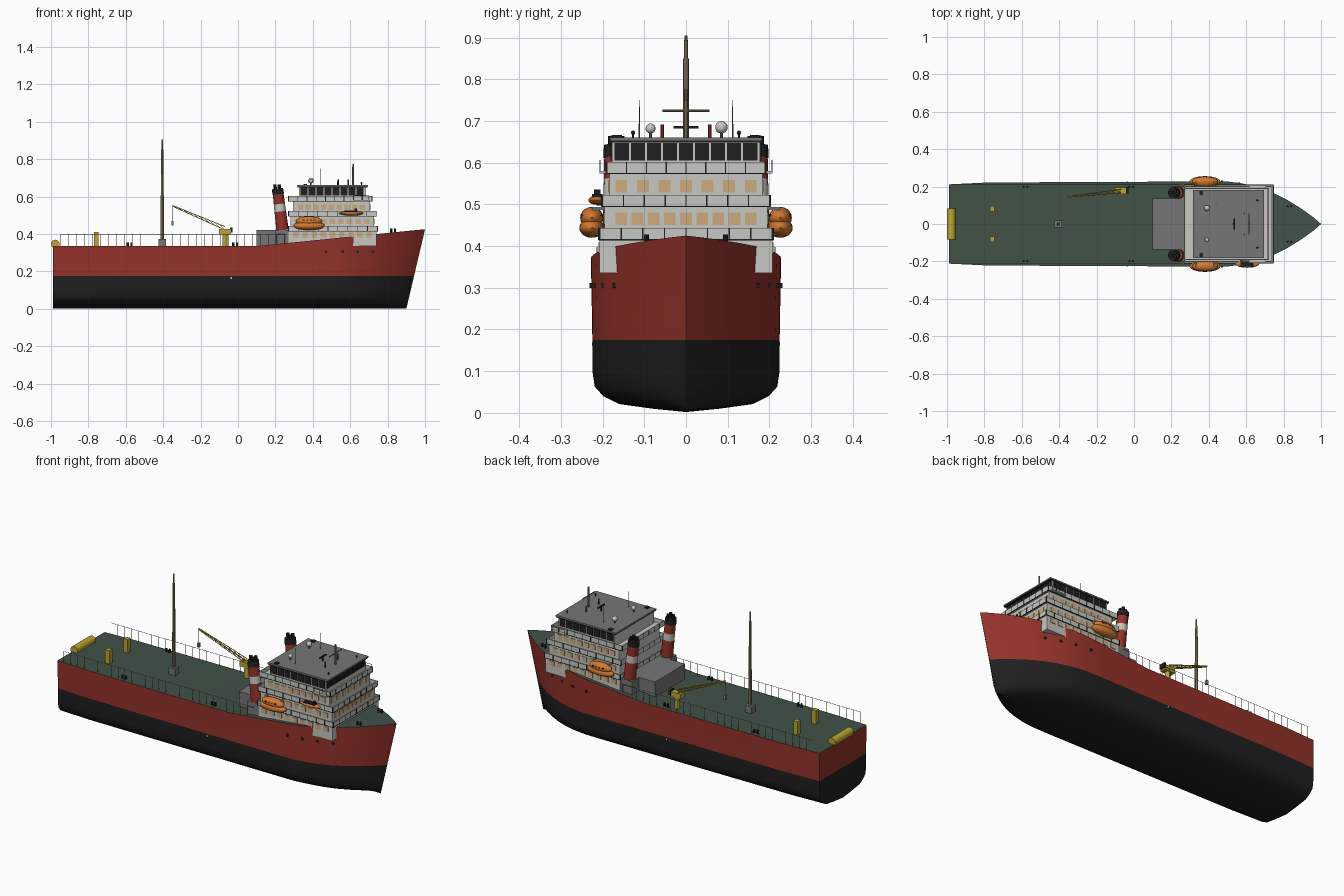
import bpy, bmesh, math
from mathutils import Vector, Matrix

if "Cube" in bpy.data.objects:
    bpy.data.objects.remove(bpy.data.objects["Cube"])


def material(name, r, g, b):
    m = bpy.data.materials.new(name)
    m.use_nodes = True
    m.diffuse_color = (r, g, b, 1)
    m.node_tree.nodes["Principled BSDF"].inputs["Base Color"].default_value = (r, g, b, 1)
    return m


RED = material("hull red", .30, .032, .023)
BLACK = material("black", .014, .014, .014)
GREEN = material("deck green", .053, .084, .061)
WHITE = material("off white", .57, .57, .54)
GREY = material("grey", .18, .18, .18)
ORANGE = material("orange", .66, .19, .03)
TAN = material("window tan", .61, .41, .22)
YELLOW = material("yellow", .51, .38, .035)
MAST = material("mast tan", .28, .22, .13)


def finish(name, bm, mats, smooth=False):
    bmesh.ops.recalc_face_normals(bm, faces=bm.faces)
    mesh = bpy.data.meshes.new(name)
    bm.to_mesh(mesh)
    bm.free()
    for m in mats:
        mesh.materials.append(m)
    ob = bpy.data.objects.new(name, mesh)
    bpy.context.collection.objects.link(ob)
    if smooth:
        bpy.ops.object.select_all(action='DESELECT')
        ob.select_set(True)
        bpy.context.view_layer.objects.active = ob
        bpy.ops.object.shade_smooth_by_angle(angle=math.radians(35))
    return ob


def boxes(name, mat, items):
    """Each item is (centre, size)."""
    bm = bmesh.new()
    for c, s in items:
        bmesh.ops.create_cube(bm, size=1, matrix=Matrix.Translation(c) @ Matrix.Diagonal((*s, 1)))
    return finish(name, bm, [mat])


def rods(name, mat, items, sides=8):
    """Each item is (start, end, start radius, end radius)."""
    bm = bmesh.new()
    for p, q, r1, r2 in items:
        p, q = Vector(p), Vector(q)
        d = q - p
        mx = Matrix.Translation((p + q) / 2) @ d.to_track_quat('Z', 'Y').to_matrix().to_4x4()
        bmesh.ops.create_cone(bm, cap_ends=True, segments=sides, radius1=r1, radius2=r2,
                              depth=d.length, matrix=mx)
    return finish(name, bm, [mat], sides > 6)


def balls(name, mat, items):
    bm = bmesh.new()
    for c, s in items:
        bmesh.ops.create_uvsphere(bm, u_segments=16, v_segments=10, radius=1,
                                  matrix=Matrix.Translation(c) @ Matrix.Diagonal((*s, 1)))
    return finish(name, bm, [mat], True)


def spread(a, b, n):
    return [a + (b - a) * i / (n - 1) for i in range(n)]


def deck_z(x):
    return .335 + .09 * max(0, (x - .1) / .9)


# Hull: sections lofted from stern to raked bow
outline = [(-.99, .212), (-.8, .221), (-.4, .224), (.1, .226), (.4, .228), (.5, .227), (.58, .217),
           (.66, .198), (.74, .17), (.82, .13), (.9, .08), (.96, .036), (1, .0005)]
section = [(0, .002), (.35, .01), (.7, .021), (.87, .04), (.96, .063), (.985, .1), (.985, .175), (1, None)]
bm = bmesh.new()
rings = []
for x, w in outline:
    bow = max(0, (x - .4) / .6) ** 1.5
    ring = []
    for side in (-1, 1):
        pts = []
        for f, z in section:
            z = deck_z(x) if z is None else z
            pts.append(bm.verts.new((x - .1 * bow * (1 - z / .425), side * f * w, z)))
        ring.append(pts)
    rings.append(ring)
last = len(section) - 1
for i in range(last):
    m = 1 if i < last - 1 else 0
    for a, b in zip(rings, rings[1:]):
        for s in (0, 1):
            bm.faces.new((a[s][i], b[s][i], b[s][i + 1], a[s][i + 1])).material_index = m
    for end in (rings[0], rings[-1]):
        bm.faces.new((end[0][i], end[1][i], end[1][i + 1], end[0][i + 1])).material_index = m
for a, b in zip(rings, rings[1:]):
    bm.faces.new((a[0][last], b[0][last], b[1][last], a[1][last])).material_index = 2
bmesh.ops.remove_doubles(bm, verts=bm.verts, dist=.0002)
finish("hull", bm, [RED, BLACK, GREEN], True)
boxes("hull_portholes", BLACK, [((x, s * y, .305), (.012, .014, .012)) for s in (-1, 1)
                                for x, y in ((.47, .225), (.56, .215), (.64, .196), (.72, .169))])
boxes("hull_mark", WHITE, [((-.035, s * .223, .165), (.008, .006, .01)) for s in (-1, 1)])

# Superstructure tiers: x range, half width, z range
tiers = [(.27, .74, .207, .335, .42), (.28, .728, .195, .42, .5),
         (.295, .705, .183, .5, .578), (.325, .68, .178, .578, .655)]
boxes("house_tiers", WHITE, [(((a + b) / 2, 0, (z + t) / 2), (b - a, 2 * w, t - z))
                             for a, b, w, z, t in tiers])
panels, posts, floors = [], [], []
for a, b, w, z in ((.27, .745, .207, .415), (.27, .738, .2, .495), (.27, .715, .19, .574)):
    cx, zc = (a + b) / 2, z + .014
    floors.append(((cx, 0, z + .002), (b - a, 2 * w, .005)))
    panels += [((cx, s * w, zc), (b - a, .004, .028)) for s in (-1, 1)]
    panels += [((x, 0, zc), (.004, 2 * w, .028)) for x in (a, b)]
    posts += [((x, s * (w + .002), zc), (.003, .003, .028)) for s in (-1, 1) for x in spread(a, b, 10)]
    posts += [((x, y, zc), (.003, .003, .028)) for x in (a - .002, b + .002) for y in spread(-w, w, 9)]
    posts += [((cx, s * (w + .001), z), (b - a, .004, .003)) for s in (-1, 1)]
    posts += [((b + .001, 0, z), (.004, 2 * w, .003))]
boxes("walkway_floors", WHITE, floors)
boxes("walkway_bulwarks", WHITE, panels)
boxes("bulwark_posts", BLACK, posts)

# Cabin windows
cabin = []
for (a, b, w, z, t), zc, n in zip(tiers, (.395, .466, .543), (0, 9, 7)):
    cabin += [((b, y, zc), (.006, .028, .03)) for y in (spread(-.155, .155, n) if n else [])]
    cabin += [((x, s * w, zc), (.03, .006, .028)) for s in (-1, 1) for x in spread(a + .04, b - .04, 9)]
boxes("cabin_windows", TAN, cabin)

# Bridge windows, roof and wings
a, b, w = tiers[3][:3]
panes = [((b, y, .626), (.006, .034, .042)) for y in spread(-.154, .154, 9)]
panes += [((x, s * w, .626), (.038, .006, .042)) for s in (-1, 1) for x in spread(a + .027, b - .027, 8)]
boxes("bridge_windows", BLACK, panes)
boxes("bridge_roof", GREY, [((.505, 0, .657), (.38, .364, .007))])
boxes("roof_edge", BLACK, [((.505, 0, .651), (.376, .362, .005))])
boxes("bridge_wings", WHITE, [((.66, s * .195, .577), (.09, .025, .006)) for s in (-1, 1)])
rods("wing_rails", GREY, [((x, s * .206, .574), (x, s * .206, .606), .0015, .0015)
                          for s in (-1, 1) for x in (.62, .66, .70)]
     + [((.62, s * .206, .605), (.70, s * .206, .605), .0015, .0015) for s in (-1, 1)], 6)

# Roof equipment
rods("signal_mast", MAST, [((.615, 0, .66), (.615, 0, .775), .005, .004),
                           ((.615, -.056, .725), (.615, .056, .725), .003, .003)])
rods("radar", BLACK, [((.535, 0, .66), (.535, 0, .69), .005, .004)])
boxes("radar_bar", BLACK, [((.535, 0, .685), (.008, .06, .006))])
balls("radomes", WHITE, [((.39, -.085, .682), (.012, .012, .012)), ((.39, .085, .685), (.015, .015, .015))])
rods("radome_stands", GREY, [((.39, s * .085, .66), (.39, s * .085, .675), .004, .004) for s in (-1, 1)])
rods("whip_antennas", GREY, [((.44, s * .112, .66), (.44, s * .112, .75), .0015, .001) for s in (-1, 1)], 6)
rods("roof_horns", RED, [((.59, s * .057, .66), (.59, s * .057, .692), .004, .004) for s in (-1, 1)])
balls("roof_lamps", BLACK, [((.66, s * .127, .672), (.005, .005, .005)) for s in (-1, 1)])
rods("roof_lamp_posts", BLACK, [((.66, s * .127, .66), (.66, s * .127, .67), .002, .002) for s in (-1, 1)])
boxes("roof_vents", BLACK, [((.36, s * .165, .663), (.02, .022, .007)) for s in (-1, 1)])

# Engine casing and raked funnels with bands
boxes("engine_casing", GREY, [((.185, 0, .378), (.17, .272, .086))]
      + [((.235, s * .165, .378), (.07, .07, .086)) for s in (-1, 1)])


def funnel_x(z):
    return .238 - .12 * (z - .42)


for s, side in ((-1, "right"), (1, "left")):
    y = s * .167
    for part, mat, z, t, r1, r2 in (("lower", RED, .42, .52, .033, .031), ("band", WHITE, .52, .56, .031, .03),
                                    ("upper", RED, .56, .612, .03, .029), ("cap", BLACK, .612, .642, .031, .03)):
        rods(f"{side}_funnel_{part}", mat, [((funnel_x(z), y, z), (funnel_x(t), y, t), r1, r2)], 16)
    rods(f"{side}_funnel_pipes", BLACK, [((.212 + d, y + e, .64), (.21 + d, y + e, .664), .009, .009)
                                         for d, e in ((-.013, 0), (.01, .011), (.01, -.011))])

# Lifeboats and rescue boat
for s, side in ((-1, "right"), (1, "left")):
    y = s * .226
    balls(f"{side}_lifeboat", ORANGE, [((.38, y, .444), (.084, .03, .024)), ((.38, y, .468), (.07, .028, .026))])
    boxes(f"{side}_lifeboat_windows", BLACK, [((x, y, .474), (.01, .054, .006)) for x in spread(.35, .41, 4)])
    rods(f"{side}_lifeboat_davits", WHITE, [((x, s * .19, z), (x, y, z), .004, .004)
                                            for x in (.33, .43) for z in (.43, .49)])
balls("rescue_boat", ORANGE, [((.605, -.213, .51), (.065, .021, .011))])
boxes("rescue_boat_cockpit", BLACK, [((.605, -.213, .521), (.07, .026, .008)), ((.63, -.213, .53), (.012, .016, .012))])
rods("rescue_boat_cradle", BLACK, [((x, -.18, .5), (x, -.215, .5), .003, .003) for x in (.57, .64)])

# Main deck mast, vents and stern roller
rods("deck_mast", MAST, [((-.405, 0, .37), (-.405, 0, .85), .009, .007), ((-.405, 0, .85), (-.405, 0, .905), .005, .004)])
boxes("deck_mast_base", GREY, [((-.405, 0, .354), (.042, .036, .04))])
boxes("deck_lockers", YELLOW, [((-.758, s * .082, .373), (.026, .028, .076)) for s in (-1, 1)])
rods("stern_roller", YELLOW, [((-.977, -.082, .346), (-.977, .082, .346), .023, .023)], 16)

# Crane with a lattice boom
rods("crane_pedestal", YELLOW, [((-.07, .178, .335), (-.07, .178, .4), .014, .014)], 12)
boxes("crane_cab", YELLOW, [((-.07, .178, .412), (.065, .034, .03))])
boxes("crane_counterweight", BLACK, [((-.036, .181, .42), (.012, .036, .026))])
heel, tip = Vector((-.07, .176, .43)), Vector((-.35, .146, .55))
truss = []
for i in range(10):
    p, q = heel.lerp(tip, i / 10), heel.lerp(tip, (i + 1) / 10)
    h, k = .009 * (1 - i / 14), .009 * (1 - (i + 1) / 14)
    for u, v in ((1, 1), (1, -1), (-1, 1), (-1, -1)):
        truss.append((p + Vector((0, u * h, v * h)), q + Vector((0, u * k, v * k)), .002, .002))
    for u in (-1, 1):
        truss.append((p + Vector((0, u * h, -h)), q + Vector((0, u * k, k)), .0015, .0015))
        truss.append((p + Vector((0, -h, u * h)), q + Vector((0, k, u * k)), .0015, .0015))
rods("crane_boom", YELLOW, truss, 5)
rods("crane_cable", GREY, [(tip, (tip.x, tip.y, .46), .0015, .0015)], 6)
boxes("crane_hook", MAST, [((tip.x, tip.y, .458), (.012, .012, .024))])

# Bollard pairs
bits = [(x + d, s * y, deck_z(x)) for x, y in ((-.58, .198), (-.015, .198), (.83, .095))
        for d in (-.01, .01) for s in (-1, 1)]
rods("bollards", BLACK, [((x, y, z - .003), (x, y, z + .02), .006, .006) for x, y, z in bits])

# Deck railing
rail = [((x, s * .213, .335), (x, s * .213, .398), .0012, .0012) for s in (-1, 1) for x in spread(-.95, .25, 29)]
rail += [((-.95, s * .213, .398), (.25, s * .213, .398), .0012, .0012) for s in (-1, 1)]
rods("deck_railing", GREY, rail, 4)
